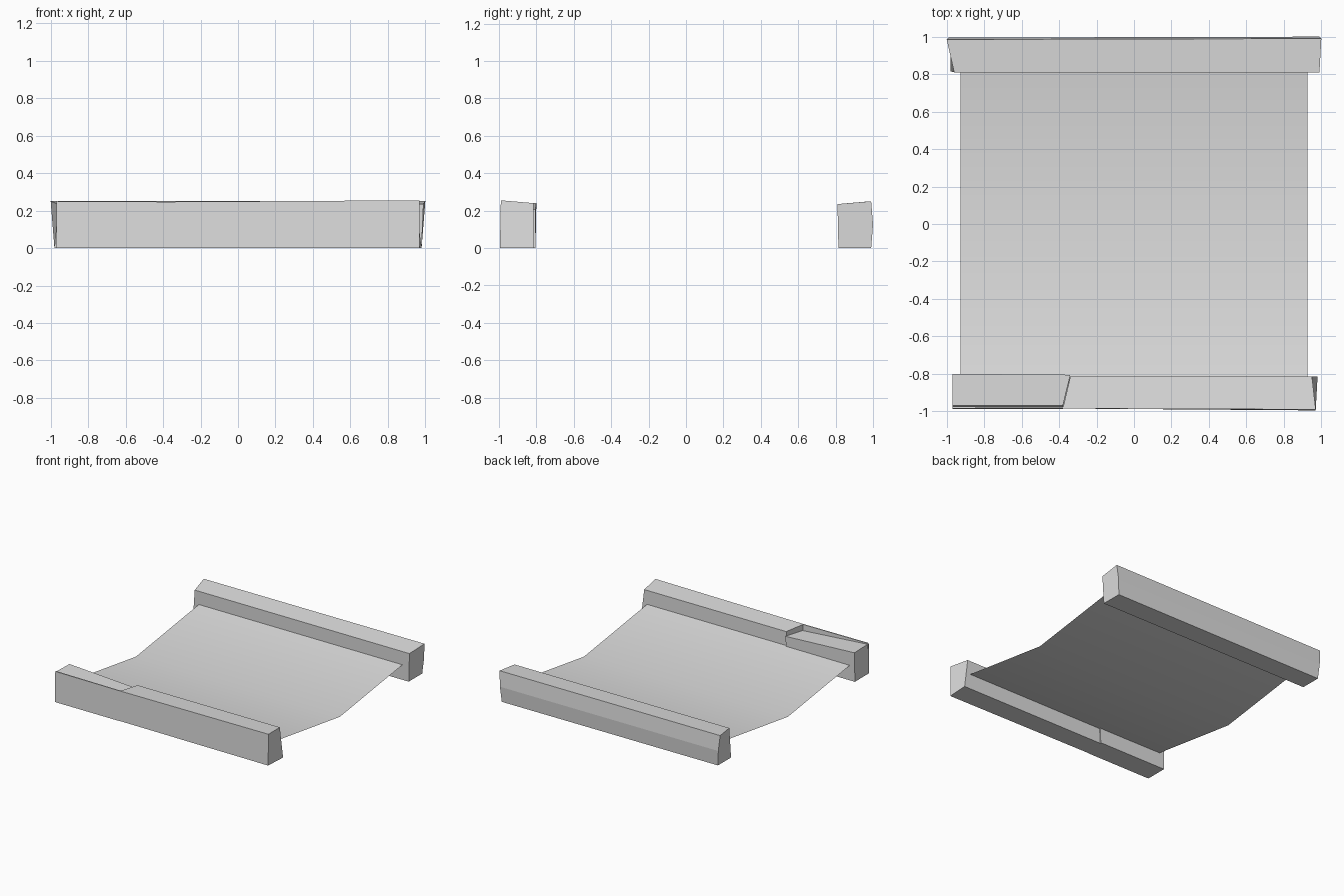
import bpy
import bmesh

cube = bpy.data.objects.get("Cube")
if cube:
    bpy.data.objects.remove(cube, do_unlink=True)

grey = bpy.data.materials.new("light_grey")
grey.use_nodes = True
colour = (0.73, 0.73, 0.73, 1)
grey.diffuse_color = colour
grey.node_tree.nodes["Principled BSDF"].inputs["Base Color"].default_value = colour


def finish(name, bm, smooth=False):
    mesh = bpy.data.meshes.new(name)
    for face in bm.faces:
        face.smooth = smooth
    bm.to_mesh(mesh)
    bm.free()
    mesh.materials.append(grey)
    obj = bpy.data.objects.new(name, mesh)
    bpy.context.collection.objects.link(obj)
    return obj


def beam(name, start, end):
    """Solid between two matching end outlines."""
    bm = bmesh.new()
    a = [bm.verts.new(p) for p in start]
    b = [bm.verts.new(p) for p in end]
    bm.faces.new(a)
    bm.faces.new(b)
    for i in range(len(a)):
        j = (i + 1) % len(a)
        bm.faces.new((a[i], a[j], b[j], b[i]))
    bmesh.ops.recalc_face_normals(bm, faces=bm.faces)
    return finish(name, bm)


# Back beam, with a slight bend halfway up its outer face
beam("back_beam",
     [(-0.98, 0.815, 0), (-0.96, 0.81, 0.235), (-1, 0.985, 0.25),
      (-0.99, 0.995, 0.125), (-0.98, 0.985, 0)],
     [(0.98, 0.815, 0), (0.99, 0.81, 0.235), (1, 0.99, 0.25),
      (0.99, 1, 0.125), (0.98, 0.99, 0)])

# Front beam, long part
beam("front_beam_long",
     [(-0.38, -0.985, 0), (-0.36, -0.815, 0), (-0.34, -0.815, 0.24), (-0.38, -0.985, 0.247)],
     [(0.97, -0.995, 0), (0.98, -0.815, 0), (0.95, -0.815, 0.24), (0.97, -0.99, 0.255)])

# Front beam, short part whose top dips toward the joint
beam("front_beam_short",
     [(-0.97, -0.985, 0), (-0.97, -0.805, 0), (-0.97, -0.8, 0.24), (-0.97, -0.97, 0.245)],
     [(-0.38, -0.985, 0), (-0.35, -0.805, 0), (-0.34, -0.805, 0.205), (-0.38, -0.97, 0.2)])

# Thin front skin closing the dip
beam("front_skin",
     [(-0.97, -0.988, 0), (-0.97, -0.975, 0), (-0.97, -0.975, 0.25), (-0.97, -0.985, 0.25)],
     [(-0.38, -0.988, 0), (-0.38, -0.978, 0), (-0.38, -0.978, 0.247), (-0.38, -0.985, 0.247)])

# Sagging sheet between the beams
bm = bmesh.new()
rows = [[bm.verts.new((x, y, z)) for x in (-0.925, 0.925)]
        for y, z in ((-0.82, 0.126), (0, 0.008), (0.82, 0.126))]
for low, high in zip(rows, rows[1:]):
    bm.faces.new((low[0], low[1], high[1], high[0]))
finish("sagging_sheet", bm, smooth=True)
